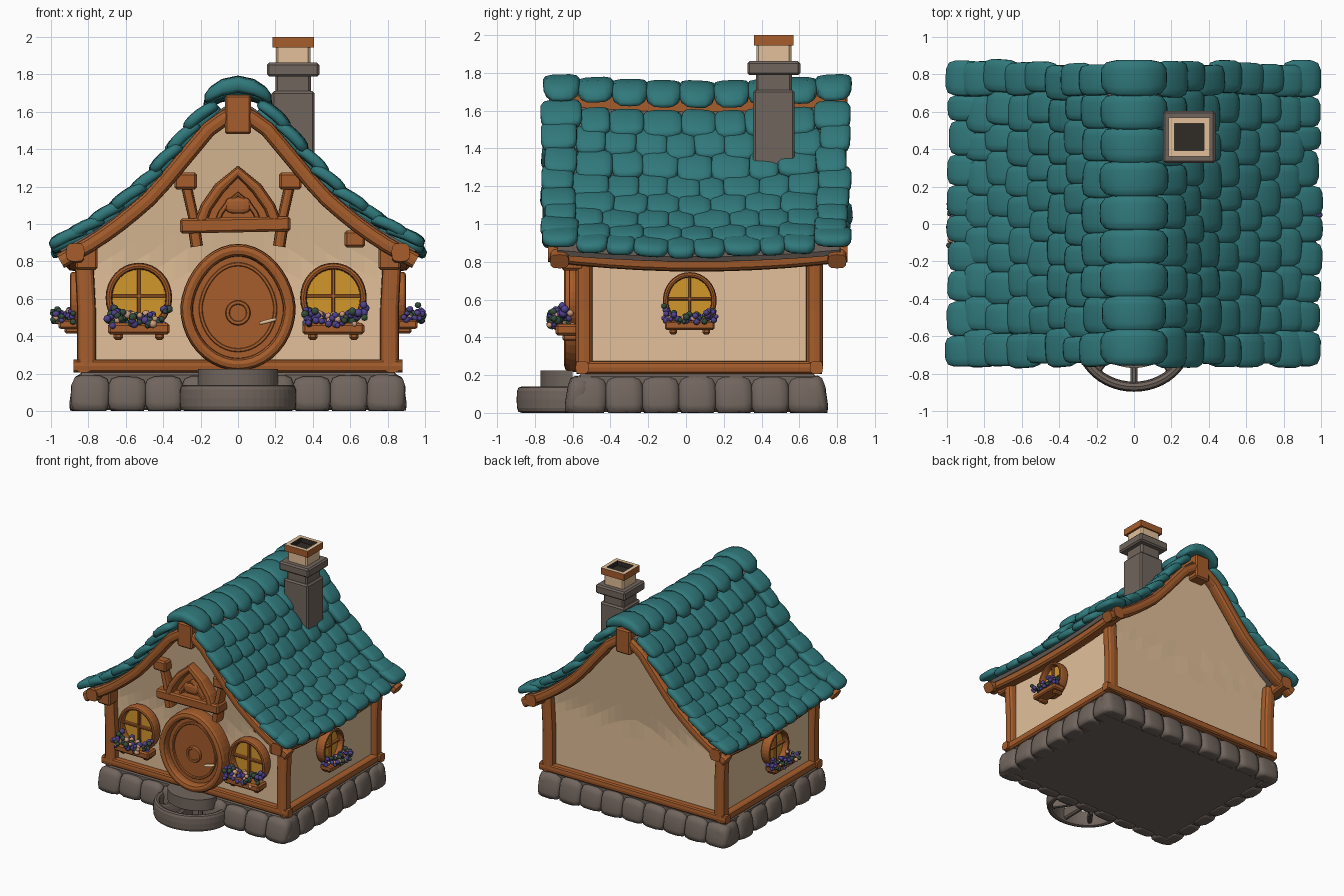
import bpy, bmesh, random
from math import sin, cos, pi, radians, copysign
from mathutils import Matrix, Vector, Euler

random.seed(4)
if "Cube" in bpy.data.objects:
    bpy.data.objects.remove(bpy.data.objects["Cube"])


def material(name, *rgb):
    m = bpy.data.materials.new(name)
    m.use_nodes = True
    m.diffuse_color = (*rgb, 1)
    m.node_tree.nodes["Principled BSDF"].inputs["Base Color"].default_value = (*rgb, 1)
    return m


teal = material("teal_tile", .03, .19, .2)
wood = material("warm_wood", .38, .11, .025)
cream = material("cream_plaster", .76, .53, .32)
stone = material("grey_stone", .165, .13, .11)
amber = material("amber_glass", .65, .31, .025)
purple = material("purple_petal", .08, .055, .27)
peach = material("peach_petal", .6, .32, .2)
leaf = material("dark_leaf", .035, .075, .045)
soot = material("dark_soot", .03, .025, .02)
hard = []


def finish(name, bm, *mats, smooth=False, place=Matrix()):
    bm.transform(place)
    bmesh.ops.recalc_face_normals(bm, faces=bm.faces)
    me = bpy.data.meshes.new(name)
    bm.to_mesh(me)
    bm.free()
    for m in mats:
        me.materials.append(m)
    ob = bpy.data.objects.new(name, me)
    bpy.context.collection.objects.link(ob)
    if smooth:
        for p in me.polygons:
            p.use_smooth = True
    else:
        hard.append(ob)
    return ob


def box(bm, size, loc, bevel=.012, tilt=0):
    mat = Matrix.LocRotScale(Vector(loc), Euler((0, tilt, 0)), Vector(size))
    vs = bmesh.ops.create_cube(bm, size=1, matrix=mat)["verts"]
    if bevel:
        edges = list({e for v in vs for e in v.link_edges})
        bmesh.ops.bevel(bm, geom=edges, offset=bevel, segments=1, affect='EDGES')


def pebble(bm, half, mat, power=4, bend=0, cuts=3):
    # rounded block: a cube eased towards a superellipsoid
    tmp = bmesh.new()
    bmesh.ops.create_cube(tmp, size=2)
    bmesh.ops.subdivide_edges(tmp, edges=tmp.edges, cuts=cuts, use_grid_fill=True)
    for v in tmp.verts:
        v.co /= sum(abs(c) ** power for c in v.co) ** (1 / power)
        v.co = Vector(c * h for c, h in zip(v.co, half))
        v.co.z -= bend * v.co.x ** 2
    tmp.transform(mat)
    me = bpy.data.meshes.new("scratch")
    tmp.to_mesh(me)
    tmp.free()
    bm.from_mesh(me)
    bpy.data.meshes.remove(me)


def sweep(bm, path, axis, w, d, closed=False, sides=12):
    # rounded-square bar along a path lying in the plane normal to axis
    path, axis, n = [Vector(p) for p in path], Vector(axis), len(path)
    soft = lambda c: copysign(abs(c) ** .65, c)
    rings = []
    for i, p in enumerate(path):
        a = path[i - 1] if closed or i else p
        b = path[(i + 1) % n] if closed or i < n - 1 else p
        side = axis.cross((b - a).normalized())
        rings.append([bm.verts.new(p + side * w * soft(cos(t * 2 * pi / sides))
                                   + axis * d * soft(sin(t * 2 * pi / sides))) for t in range(sides)])
    for i in range(n if closed else n - 1):
        r, s = rings[i], rings[(i + 1) % n]
        for k in range(sides):
            j = (k + 1) % sides
            bm.faces.new((r[k], r[j], s[j], s[k]))
    if not closed:
        bm.faces.new(rings[0])
        bm.faces.new(rings[-1])


def prism(bm, outline, offset):
    lo = [bm.verts.new(p) for p in outline]
    hi = [bm.verts.new(Vector(p) + Vector(offset)) for p in outline]
    bm.faces.new(lo)
    bm.faces.new(hi)
    for i in range(len(lo)):
        bm.faces.new((lo[i - 1], lo[i], hi[i], hi[i - 1]))


def oval(rx, rz, y=0, z=0, count=32):
    return [(rx * sin(a), y, z + rz * cos(a)) for a in (2 * pi * i / count for i in range(count))]


# Flared roof line and the sag along the ridge
SLOPE = [(0, 1.68), (.15, 1.58), (.3, 1.4), (.45, 1.22), (.6, 1.09), (.75, .98), (1.05, .81)]


def roof_z(x):
    x = abs(x)
    for (a, p), (b, q) in zip(SLOPE, SLOPE[1:]):
        if x <= b:
            return p + (q - p) * (x - a) / (b - a)


def sag(y):
    return .04 * (1 - ((y - .06) / .8) ** 2)


# Plaster walls with gables that lean outward
bm = bmesh.new()
xs = [-.81 + .0675 * i for i in range(25)]
loop = [(x, -.52, -.12) for x in xs] + [(x, .66, .12) for x in reversed(xs)]
rows = []
for j in range(10):
    row = []
    for x, y, lean in loop:
        z = .2 + (roof_z(x) - .23) * j / 9
        row.append(bm.verts.new((x, y + lean * max(0, z - .8) / .8, z)))
    rows.append(row)
for r, s in zip(rows, rows[1:]):
    for i in range(len(r)):
        bm.faces.new((r[i - 1], r[i], s[i], s[i - 1]))
finish("plaster_walls", bm, cream)

# Roof deck below the tiles
bm = bmesh.new()
ys = [-.68 + .187 * i for i in range(9)]
grid = [[bm.verts.new((x, y, roof_z(x) - sag(y))) for y in ys] for x in [i * .095 for i in range(-10, 11)]]
for r, s in zip(grid, grid[1:]):
    for i in range(8):
        bm.faces.new((r[i], r[i + 1], s[i + 1], s[i]))
deck = finish("roof_deck", bm, stone)
deck.modifiers.new("thickness", 'SOLIDIFY').thickness = .03

# Tiles in overlapping rows on both slopes, then ridge caps
bm = bmesh.new()
for side in (-1, 1):
    for k, x in enumerate((.17, .265, .36, .46, .57, .68, .79, .885)):
        cols = 10 if k % 2 else 9
        cuts = [-.75 + 1.61 * c / cols for c in range(cols + 1)]
        cuts = [c + random.uniform(-.018, .018) for c in cuts]
        for c, (a, b) in enumerate(zip(cuts, cuts[1:])):
            y = (a + b) / 2
            t = Vector((.12, 0, roof_z(x + .06) - roof_z(x - .06))).normalized()
            n = t.cross((0, 1, 0)) * -1
            n = n if n.z > 0 else -n
            rim = .018 if c in (0, cols - 1) else 0
            pos = Vector((x, y, roof_z(x) - sag(y))) + n * (.03 + rim) + t * random.uniform(-.012, .012)
            frame = Matrix((t, (0, 1, 0), n)).transposed().to_4x4()
            turn = Euler((random.uniform(-.06, .06), -.13 + random.uniform(-.04, .04), random.uniform(-.06, .06)))
            place = Matrix.Diagonal((side, 1, 1, 1)) @ Matrix.Translation(pos) @ frame @ turn.to_matrix().to_4x4()
            pebble(bm, (.108, (b - a) / 2 + .004, .032), place, bend=1)
for i in range(9):
    y = -.66 + .18 * i
    place = Matrix.LocRotScale(Vector((0, y, 1.755 - sag(y))), Euler((random.uniform(-.06, .06), 0, 0)), None)
    pebble(bm, (.175 + random.uniform(-.01, .01), .098, .045), place, bend=2.4)
finish("roof_tiles", bm, teal, smooth=True)

# Timber frame: gable boards, eave beams, ridge beam, posts and sills
bm = bmesh.new()
edge = [(i * .0792, roof_z(i * .0792) - .065) for i in range(-12, 13)]
for y in (-.67, .8):
    sweep(bm, [(x, y, z) for x, z in edge], (0, 1, 0), .042, .05)
box(bm, (.14, 1.58, .21), (0, .065, 1.585))
for s in (-1, 1):
    sweep(bm, [(s * .87, y, .85 - sag(y) * 1.3) for y in [-.73 + .1585 * i for i in range(11)]], (0, 0, 1), .05, .05)
    for y in (-.54, .68):
        sweep(bm, [(s * (.81 + .015 * (i == 2)), y, .24 + .3 * i) for i in range(3)], (0, 1, 0), .05, .045)
    box(bm, (.12, .12, .13), (s * .81, -.6, .82))
    sweep(bm, [(s * .825, -.58, .24), (s * .825, .72, .24)], (0, 0, 1), .04, .035)
for y in (-.55, .69):
    sweep(bm, [(-.88, y, .24), (.88, y, .24)], (0, 0, 1), .035, .035)
box(bm, (.11, .1, .09), (.625, -.57, .92))
finish("timber_frame", bm, wood)

# Foundation core and its ring of boulders
bm = bmesh.new()
box(bm, (1.7, 1.26, .2), (0, .06, .105))
finish("foundation", bm, stone)
bm = bmesh.new()


def boulder(x, y, half, depth, turn):
    high = .105 + random.uniform(-.008, .006)
    place = Matrix.LocRotScale(Vector((x, y, .085)), Euler((-.16, random.uniform(-.05, .05), turn), 'XYZ'), None)
    pebble(bm, (half, depth, high), place)


for i in range(9):
    x = -.79 + .1975 * i
    boulder(x, -.575, .104, .06, 0)
    boulder(x, .685, .104, .06, pi)
for i in range(7):
    for s in (-1, 1):
        boulder(s * .83, -.52 + .193 * i, .102, .065, s * pi / 2)
for v in bm.verts:
    v.co.z = max(v.co.z, 0)
finish("foundation_stones", bm, stone, smooth=True)

# Front steps: an open curved lower kerb with spokes and a solid upper step
bm = bmesh.new()
arc = [(cos(a), -sin(a)) for a in (pi * i / 24 for i in range(25))]
sweep(bm, [(.285 * c, -.62 + .25 * s, .07) for c, s in arc], (0, 0, 1), .027, .07)
box(bm, (.04, .25, .1), (0, -.74, .07))
for s in (-1, 1):
    sweep(bm, [(s * .1, -.65, .07), (s * .2, -.79, .07)], (0, 0, 1), .02, .05)
prism(bm, [(.215 * c, -.6 + .17 * s, .13) for c, s in arc], (0, 0, .095))
finish("front_steps", bm, stone)

# Egg-shaped door with frame, round boss and handle
egg = [(x * (1 - .1 * max(0, z)), z) for x, _, z in oval(1, 1, count=40)]
bm = bmesh.new()
sweep(bm, [(.275 * x, -.57, .555 + .305 * z) for x, z in egg], (0, 1, 0), .034, .075, True)
prism(bm, [(.27 * x, -.5, .555 + .3 * z) for x, z in egg], (0, -.085, 0))
sweep(bm, [(.2 * x, -.585, .555 + .23 * z) for x, z in egg], (0, 1, 0), .01, .012, True)
sweep(bm, oval(.055, .055, -.59, .525), (0, 1, 0), .012, .02, True)
prism(bm, oval(.05, .05, -.55, .525), (0, -.05, 0))
finish("front_door", bm, wood)
bm = bmesh.new()
pebble(bm, (.05, .02, .01), Matrix.LocRotScale(Vector((.16, -.615, .48)), Euler((0, -.25, 0)), None), 3)
finish("door_handle", bm, cream, smooth=True)

# Decorative little gable above the door
bm = bmesh.new()
box(bm, (.59, .14, .08), (-.015, -.6, .995), tilt=-.02)
arch = [(-.2, 1.03), (-.17, 1.11), (-.1, 1.21), (0, 1.3), (.1, 1.21), (.17, 1.11), (.2, 1.03)]
sweep(bm, [(x, -.61, z - .02) for x, z in arch], (0, 1, 0), .032, .06)
prism(bm, [(x, -.5, z) for x, z in arch], (0, -.1, 0))
sweep(bm, [(x * .55, -.61, .47 + z * .53) for x, z in arch], (0, 1, 0), .014, .03)
pebble(bm, (.07, .03, .045), Matrix.Translation((0, -.62, 1.1)), 3)
for s in (-1, 1):
    sweep(bm, [(s * .22, -.59, .88), (s * .235, -.59, .98)], (0, 1, 0), .033, .05)
    sweep(bm, [(s * .235, -.59, 1.02), (s * .275, -.59, 1.2)], (0, 1, 0), .028, .05)
    box(bm, (.12, .13, .09), (s * .28, -.6, 1.23))
finish("door_gable", bm, wood)


# Round windows with planter boxes and blossoms
def window(name, place):
    bm = bmesh.new()
    sweep(bm, oval(.16, .17, -.035), (0, 1, 0), .018, .045, True)
    box(bm, (.018, .03, .32), (0, -.035, 0), .004)
    box(bm, (.3, .03, .018), (0, -.035, .01), .004)
    box(bm, (.33, .12, .06), (0, -.09, -.165))
    for s in (-1, 1):
        box(bm, (.05, .09, .05), (s * .11, -.07, -.2))
    finish(name + "_frame", bm, wood, place=place)
    bm = bmesh.new()
    prism(bm, oval(.155, .165, .02), (0, -.045, 0))
    finish(name + "_glass", bm, amber, place=place)
    bm = bmesh.new()
    for i in range(75):
        x = random.uniform(-.175, .175)
        pos = Vector((x, random.uniform(-.185, -.06), random.uniform(-.15, -.09 + 2 * x * x)))
        old = len(bm.faces)
        bmesh.ops.create_icosphere(bm, subdivisions=2, radius=random.uniform(.014, .023),
                                   matrix=Matrix.Translation(pos))
        bm.faces.ensure_lookup_table()
        tint = random.choice((0, 0, 0, 1, 2, 2))
        for f in bm.faces[old:]:
            f.material_index = tint
    finish(name + "_flowers", bm, purple, peach, leaf, smooth=True, place=place)


window("front_right_window", Matrix.Translation((-.53, -.54, .605)))
window("front_left_window", Matrix.Translation((.51, -.54, .605)))
for label, s in (("left", 1), ("right", -1)):
    turn = Euler((0, 0, s * pi / 2))
    window(label + "_side_window", Matrix.LocRotScale(Vector((s * .825, .02, .595)), turn, Vector((.8, .9, .8))))

# Chimney: stone shaft and collar, plaster flue, hollow wooden rim
bm = bmesh.new()
for size, z in (((.23, .22, .5), 1.46), ((.19, .19, .2), 1.73), ((.28, .28, .075), 1.825)):
    box(bm, size, (.295, .465, z))
finish("chimney_stack", bm, stone)
bm = bmesh.new()
box(bm, (.185, .185, .12), (.295, .465, 1.9))
finish("chimney_flue", bm, cream)
bm = bmesh.new()
box(bm, (.22, .21, .055), (.295, .465, 1.9725), 0)
top = max(bm.faces, key=lambda f: f.calc_center_median().z)
bmesh.ops.inset_region(bm, faces=[top], thickness=.045)
for f in bm.faces:
    f.material_index = 1 if f.calc_center_median().z > 1.99 else 0
well = bmesh.ops.extrude_discrete_faces(bm, faces=[top])["faces"][0]
bmesh.ops.translate(bm, verts=well.verts, vec=(0, 0, -.04))
for f in {g for e in well.edges for g in e.link_faces}:
    f.material_index = 2
finish("chimney_rim", bm, wood, cream, soot)

# Smooth the timber and masonry while keeping crisp edges
for ob in bpy.context.view_layer.objects:
    ob.select_set(ob in hard)
bpy.context.view_layer.objects.active = hard[0]
bpy.ops.object.shade_smooth_by_angle(angle=radians(40))
